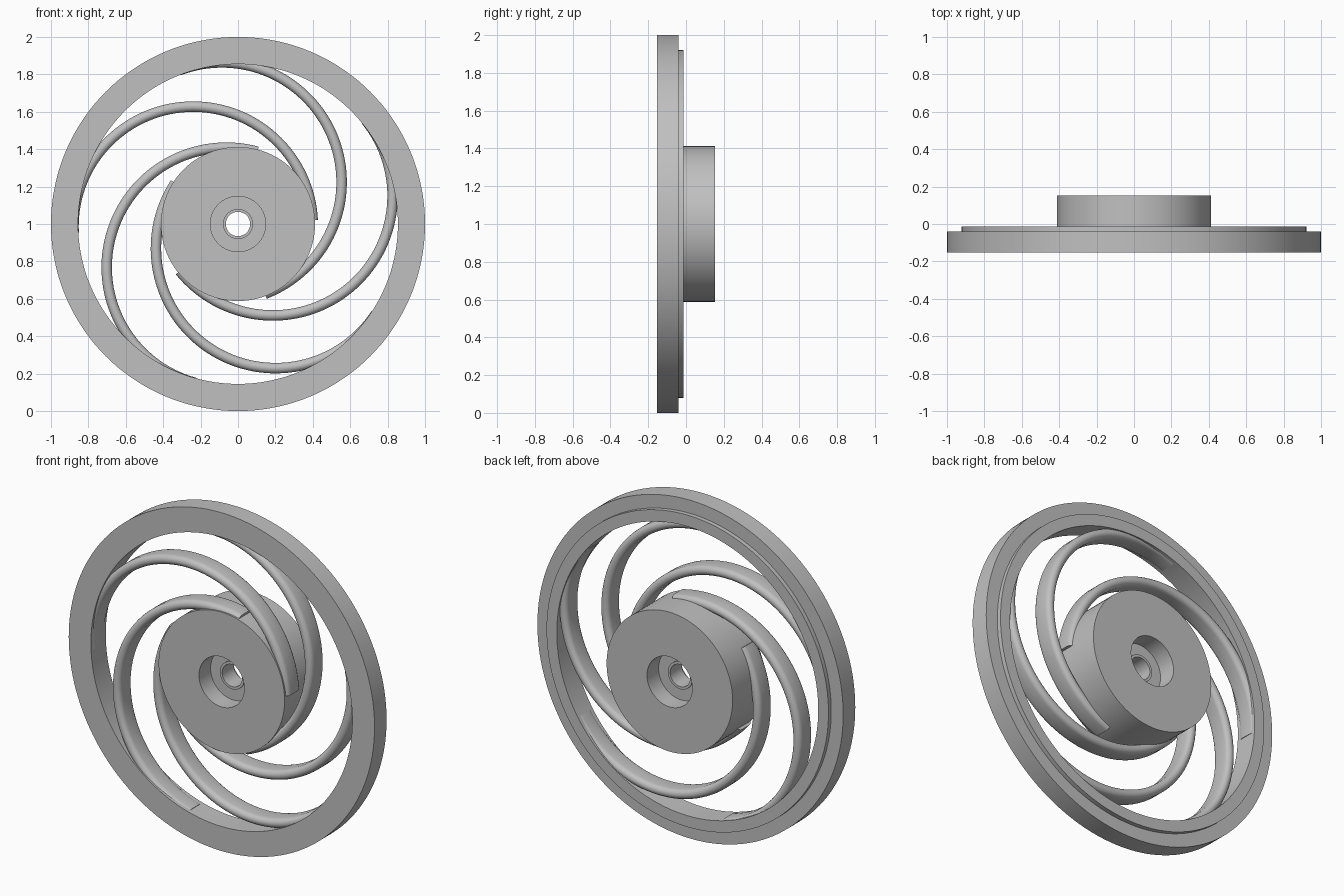
import bpy, bmesh
from math import sin, cos, pi, radians
from mathutils import Vector

cube = bpy.data.objects.get("Cube")
if cube:
    bpy.data.objects.remove(cube, do_unlink=True)

GREY = (0.53, 0.53, 0.53, 1)
metal = bpy.data.materials.new("plain grey")
metal.use_nodes = True
metal.diffuse_color = GREY
metal.node_tree.nodes["Principled BSDF"].inputs["Base Color"].default_value = GREY

CENTRE = Vector((0, 0, 1))


def sweep(name, profile, hub, start, turn, steps):
    """Turn a closed (radius, y) profile about a y-directed axis through hub."""
    full = abs(turn - 2 * pi) < 0.001
    bm = bmesh.new()
    rings = []
    for i in range(steps if full else steps + 1):
        a = start + turn * i / steps
        rings.append([bm.verts.new(hub + Vector((r * cos(a), y, r * sin(a))))
                      for r, y in profile])
    n = len(profile)
    for i in range(steps):
        p, q = rings[i], rings[(i + 1) % len(rings)]
        for j in range(n):
            k = (j + 1) % n
            bm.faces.new((p[j], p[k], q[k], q[j]))
    if not full:
        bm.faces.new(rings[0])
        bm.faces.new(rings[-1])
    bmesh.ops.recalc_face_normals(bm, faces=bm.faces)
    mesh = bpy.data.meshes.new(name)
    bm.to_mesh(mesh)
    bm.free()
    mesh.materials.append(metal)
    mesh.shade_smooth()
    mesh.set_sharp_from_angle(angle=radians(30))
    obj = bpy.data.objects.new(name, mesh)
    bpy.context.collection.objects.link(obj)
    return obj


# Rim with a raised lip on the back
FRONT, BACK = -0.153, 0.153
rim = [(0.855, FRONT), (1, FRONT), (1, -0.04), (0.922, -0.04),
       (0.922, -0.014), (0.855, -0.014)]
sweep("rim", rim, CENTRE, 0, 2 * pi, 144)

# Hub with a recess on both sides and a raised collar around the bore
half = [(0.065, 0.055), (0.08, 0.055), (0.08, 0.045), (0.148, 0.045),
        (0.148, BACK), (0.412, BACK)]
hub = half + [(r, -y) for r, y in reversed(half)]
sweep("hub", hub, CENTRE, 0, 2 * pi, 96)

# Five half-circle spokes with a rounded, deep cross-section
ARC, OFFSET, WIDE, DEEP, MID = 0.64, 0.24, 0.028, 0.034, -0.083
section = []
for i in range(18):
    a = pi * (i % 9) / 8 + (pi if i > 8 else 0)
    section.append((ARC + WIDE * cos(a), MID + WIDE * sin(a) + (DEEP if i < 9 else -DEEP)))
for s in range(5):
    a = radians(183 + 72 * s)
    centre = CENTRE + Vector((cos(a), 0, sin(a))) * OFFSET
    sweep(f"spoke_{s + 1}", section, centre, a - pi, pi, 64)
